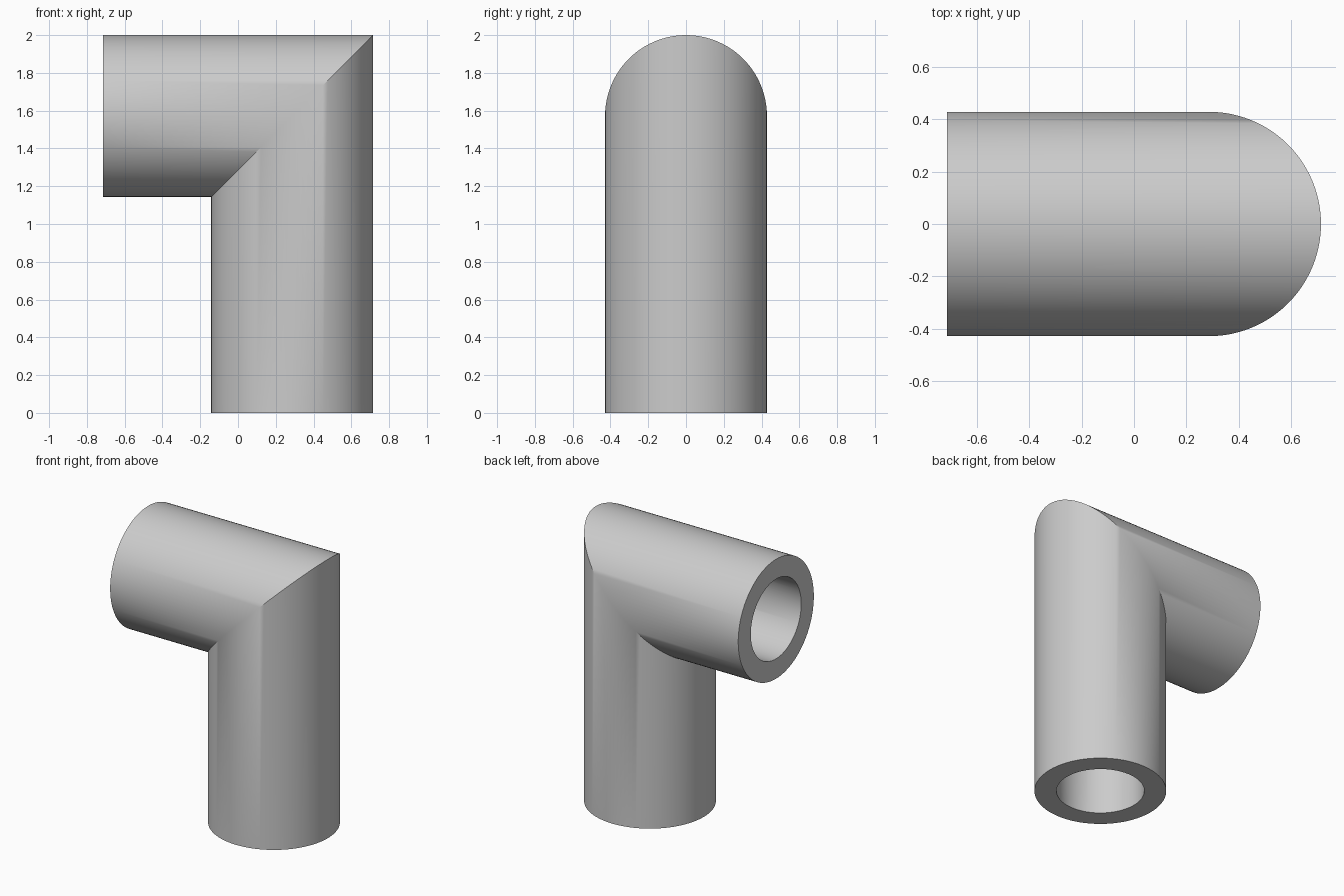
import bpy, bmesh, math

cube = bpy.data.objects.get("Cube")
if cube:
    bpy.data.objects.remove(cube, do_unlink=True)

SEGMENTS = 96
OUTER, INNER = 3 / 7, 2 / 7      # pipe radii
AXIS_X, AXIS_Z = 2 / 7, 11 / 7   # centre lines of the two legs
MOUTH_X = -5 / 7                 # open end of the horizontal leg

grey = bpy.data.materials.new("plain_grey")
grey.use_nodes = True
colour = (0.6, 0.6, 0.6, 1)
grey.diffuse_color = colour
grey.node_tree.nodes["Principled BSDF"].inputs["Base Color"].default_value = colour

bm = bmesh.new()


def ring(radius, place):
    """Circle of vertices whose in-plane offset c is positioned by place(c)."""
    verts = []
    for i in range(SEGMENTS):
        a = math.tau * i / SEGMENTS
        x, z = place(radius * math.cos(a))
        verts.append(bm.verts.new((x, radius * math.sin(a), z)))
    return verts


def foot(c):
    return AXIS_X + c, 0


def mitre(c):
    return AXIS_X + c, AXIS_Z + c


def mouth(c):
    return MOUTH_X, AXIS_Z + c


# Outer wall up and along, then back through the bore
rings = [ring(OUTER, p) for p in (foot, mitre, mouth)]
rings += [ring(INNER, p) for p in (mouth, mitre, foot)]
for k, low in enumerate(rings):
    high = rings[(k + 1) % len(rings)]
    for i in range(SEGMENTS):
        j = (i + 1) % SEGMENTS
        bm.faces.new((low[i], low[j], high[j], high[i]))
bmesh.ops.recalc_face_normals(bm, faces=bm.faces[:])

mesh = bpy.data.meshes.new("elbow_pipe")
bm.to_mesh(mesh)
bm.free()
mesh.materials.append(grey)
pipe = bpy.data.objects.new("elbow_pipe", mesh)
bpy.context.collection.objects.link(pipe)

# Smooth walls, sharp mitre and rims
bpy.ops.object.select_all(action="DESELECT")
pipe.select_set(True)
bpy.context.view_layer.objects.active = pipe
bpy.ops.object.shade_smooth_by_angle(angle=math.radians(30))
